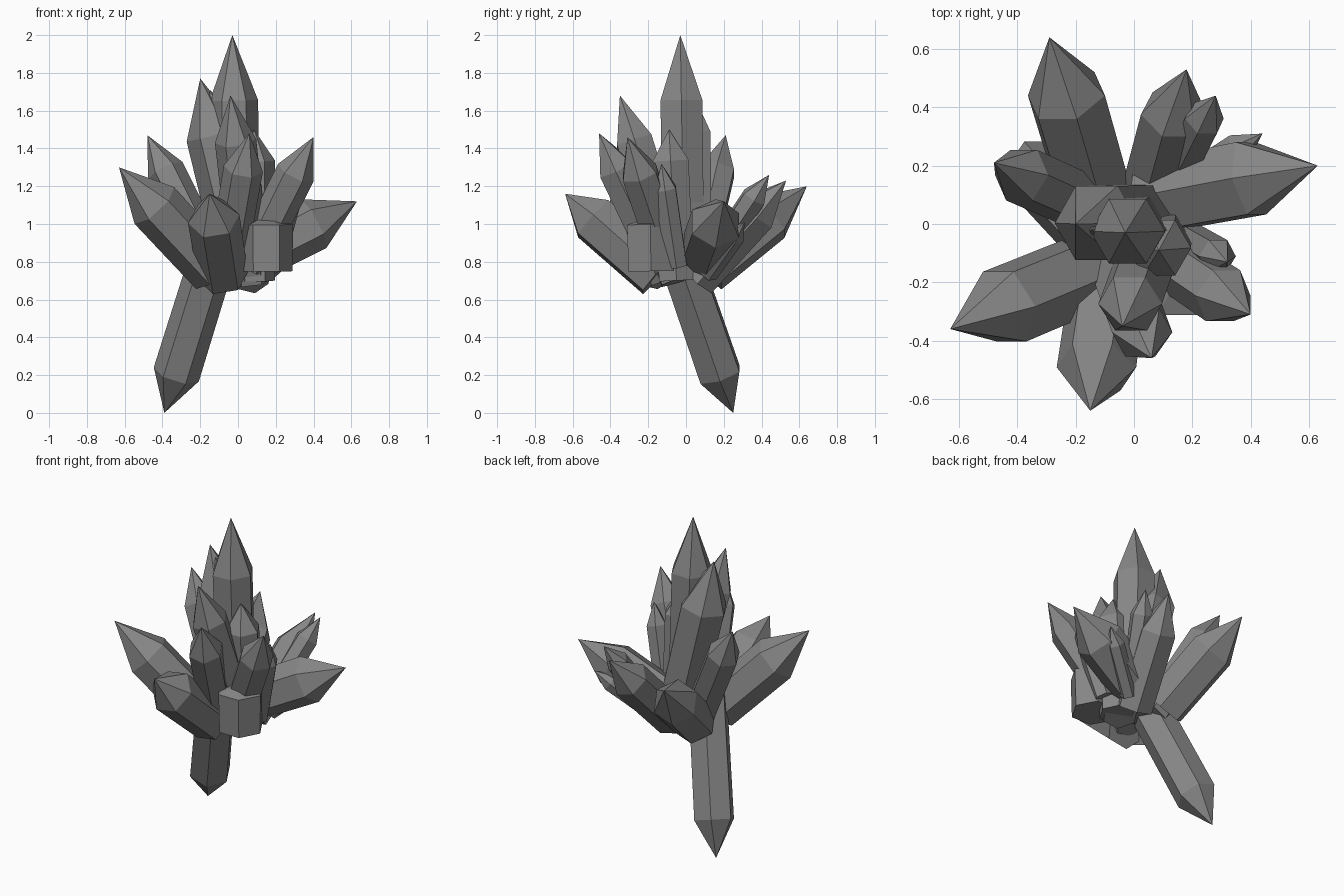
import bpy
import bmesh
from math import cos, sin, pi
from mathutils import Vector

if "Cube" in bpy.data.objects:
    bpy.data.objects.remove(bpy.data.objects["Cube"])

stone = bpy.data.materials.new("dark_stone")
stone.diffuse_color = (0.24, 0.24, 0.24, 1)
stone.use_nodes = True
stone.node_tree.nodes["Principled BSDF"].inputs["Base Color"].default_value = stone.diffuse_color


def crystal(name, base, tip, radius, point=2.1, taper=0.97):
    """Six-sided prism from base to tip, ending in a pyramid."""
    base, tip = Vector(base), Vector(tip)
    axis = tip - base
    length = axis.length
    # Roll so that one prism edge lies sideways
    up = axis.normalized()
    v = Vector((0, 1, 0))
    v = (v - up * v.dot(up)).normalized()
    u = v.cross(up)
    shoulder = length - radius * point
    bm = bmesh.new()

    def ring(h, r):
        return [bm.verts.new(base + up * h + (u * cos(i * pi / 3) + v * sin(i * pi / 3)) * r)
                for i in range(6)]

    low, high = ring(0, radius * taper), ring(shoulder, radius)
    apex = bm.verts.new(tip)
    bm.faces.new(low[::-1])
    for i in range(6):
        j = (i + 1) % 6
        bm.faces.new((low[i], low[j], high[j], high[i]))
        bm.faces.new((high[i], high[j], apex))
    bmesh.ops.recalc_face_normals(bm, faces=bm.faces)
    mesh = bpy.data.meshes.new(name)
    bm.to_mesh(mesh)
    bm.free()
    mesh.materials.append(stone)
    obj = bpy.data.objects.new(name, mesh)
    bpy.context.collection.objects.link(obj)
    return obj


# Tall central spire and the long root crystal pointing down
crystal("main_spire", (0, -0.01, 0.72), (-0.03, -0.03, 2.0), 0.128, 2.7)
crystal("root_crystal", (-0.11, -0.06, 0.9), (-0.39, 0.25, 0.0), 0.125, 1.8)

# Large outer crystals fanning outward: base, tip, radius, point length
outer = [
    ((-0.135, 0.11, 0.76), (-0.29, 0.64, 1.20), 0.14, 1.9),
    ((0.05, 0.06, 0.71), (0.18, 0.53, 1.23), 0.117, 2.0),
    ((0.05, 0.09, 0.82), (0.63, 0.20, 1.12), 0.145, 1.8),
    ((-0.10, 0.04, 0.72), (-0.48, 0.21, 1.47), 0.102, 2.1),
    ((-0.12, -0.15, 0.75), (-0.63, -0.36, 1.30), 0.143, 2.0),
    ((-0.08, -0.15, 0.725), (-0.15, -0.64, 1.16), 0.138, 1.45),
    ((0.06, -0.08, 0.78), (0.40, -0.31, 1.46), 0.105, 2.1),
]
for b, t, r, p in outer:
    crystal("outer_crystal", b, t, r, p)

# Upright inner crystals around the spire
inner = [
    ((0.03, 0.01, 0.80), (-0.20, -0.0, 1.77), 0.147, 2.1),
    ((0.07, -0.04, 0.7), (-0.04, -0.35, 1.68), 0.11, 2.3),
    ((-0.07, -0.10, 0.72), (0.06, -0.46, 1.48), 0.105, 2.0),
    ((0.09, -0.05, 0.7), (0.085, -0.09, 1.50), 0.11, 1.5),
    ((0.15, -0.185, 0.75), (0.15, -0.19, 1.04), 0.142, 0.3),
]
for b, t, r, p in inner:
    crystal("inner_crystal", b, t, r, p)

# Small filler crystals
small = [
    ((-0.06, 0.0, 0.8), (-0.145, -0.02, 1.71), 0.05),
    ((0.12, 0.12, 0.78), (0.28, 0.44, 1.26), 0.07),
    ((0.14, 0.12, 0.74), (0.44, 0.31, 1.01), 0.055),
    ((0.18, -0.05, 0.78), (0.32, -0.13, 1.32), 0.065),
]
for b, t, r in small:
    crystal("small_crystal", b, t, r)
